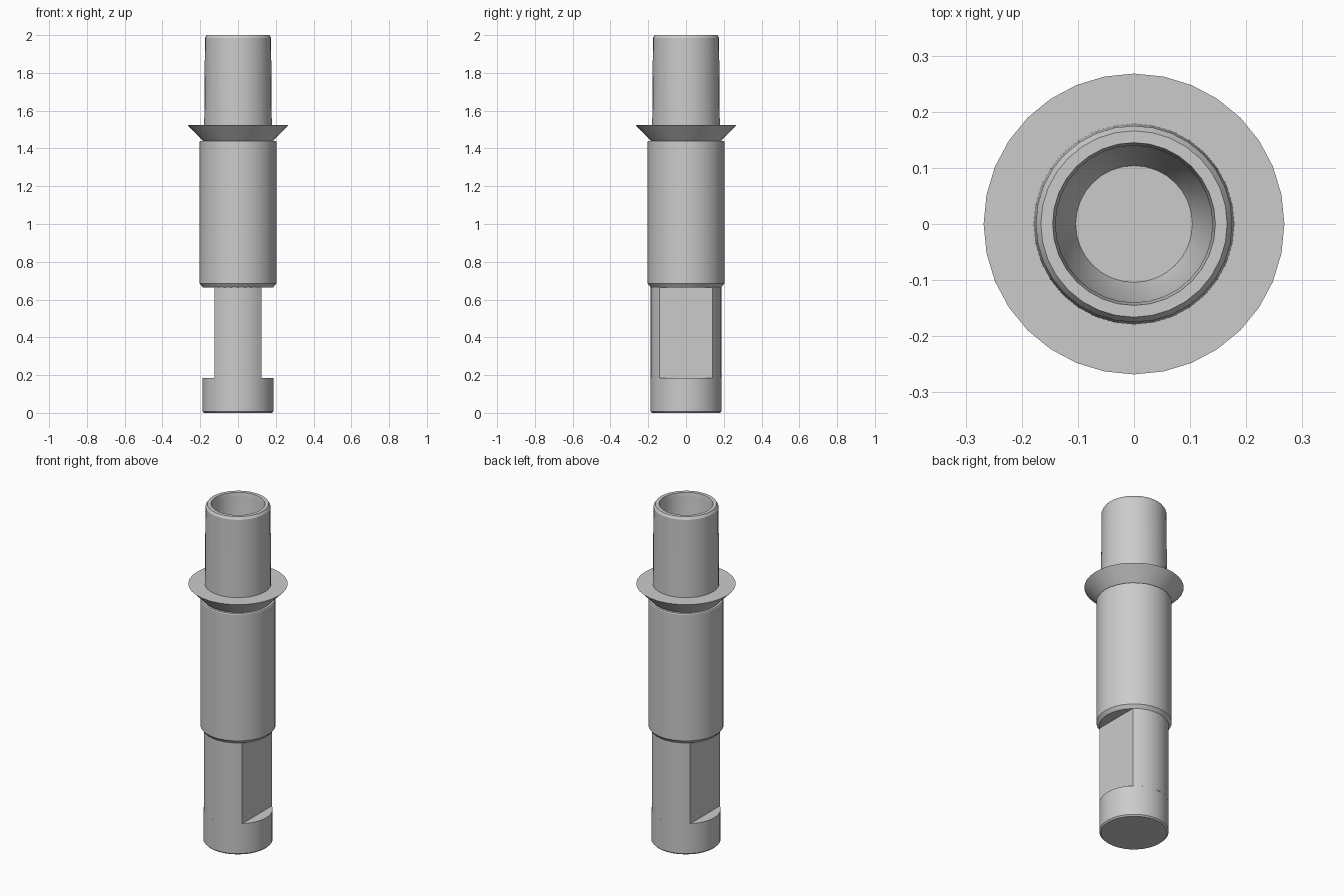
import bpy, bmesh, math

cube = bpy.data.objects.get("Cube")
if cube:
    bpy.data.objects.remove(cube, do_unlink=True)

metal = bpy.data.materials.new("plain grey")
metal.use_nodes = True
GREY = (0.6, 0.6, 0.6, 1)
metal.diffuse_color = GREY
metal.node_tree.nodes["Principled BSDF"].inputs["Base Color"].default_value = GREY

SEGMENTS = 32
SHAFT_R = 0.187
FLAT_X = 0.125


def ring(bm, radius, z):
    step = 2 * math.pi / SEGMENTS
    return [bm.verts.new((radius * math.cos(i * step), radius * math.sin(i * step), z))
            for i in range(SEGMENTS)]


def bridge(bm, low, high):
    n = len(low)
    for i in range(n):
        j = (i + 1) % n
        bm.faces.new((low[i], low[j], high[j], high[i]))


def finish(name, bm):
    mesh = bpy.data.meshes.new(name)
    bm.normal_update()
    bm.to_mesh(mesh)
    bm.free()
    mesh.materials.append(metal)
    obj = bpy.data.objects.new(name, mesh)
    bpy.context.collection.objects.link(obj)
    bpy.ops.object.select_all(action="DESELECT")
    obj.select_set(True)
    bpy.context.view_layer.objects.active = obj
    bpy.ops.object.shade_smooth_by_angle(angle=math.radians(28))
    return obj


def lathe(name, profile):
    """Revolve (radius, z) points and cap both ends."""
    bm = bmesh.new()
    rings = [ring(bm, r, z) for r, z in profile]
    for low, high in zip(rings, rings[1:]):
        bridge(bm, low, high)
    bm.faces.new(rings[0][::-1])
    bm.faces.new(rings[-1])
    return finish(name, bm)


# round foot with a small chamfer
lathe("foot", [(0.179, 0), (SHAFT_R, 0.008), (SHAFT_R, 0.185)])

# neck with a flat on each side, open at both hidden ends
bm = bmesh.new()
start = math.acos(FLAT_X / SHAFT_R)
arc = [start + (math.pi - 2 * start) * i / 10 for i in range(11)]
angles = arc + [a + math.pi for a in arc]
low, high = [[bm.verts.new((SHAFT_R * math.cos(a), SHAFT_R * math.sin(a), z))
              for a in angles] for z in (0.185, 0.68)]
bridge(bm, low, high)
finish("flatted_neck", bm)

# wide barrel, chamfered at the lower edge
lathe("barrel", [(0.187, 0.665), (0.203, 0.685), (0.203, 1.435), (0.2, 1.44)])

# flared collar, upper tube and its bore
lathe("collar_and_tube", [
    (0.186, 1.44), (0.268, 1.525), (0.179, 1.525), (0.175, 1.985), (0.166, 2.0),
    (0.145, 2.0), (0.14, 1.97), (0.138, 1.62), (0.104, 1.53)])
